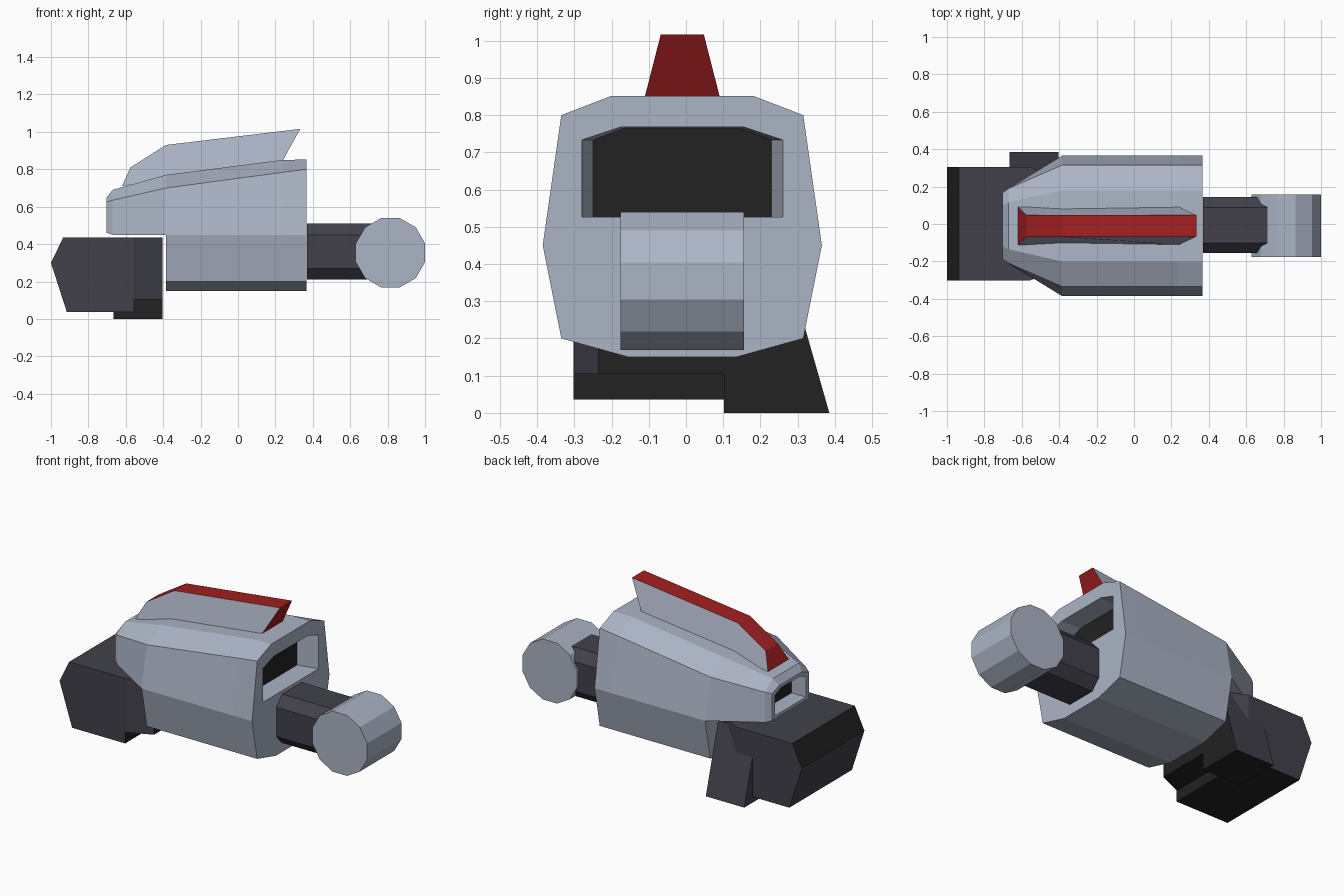
import bpy, bmesh
from mathutils import Vector

if "Cube" in bpy.data.objects:
    bpy.data.objects.remove(bpy.data.objects["Cube"])

YC = -0.01  # centre line of the hull


def material(name, col):
    m = bpy.data.materials.new(name)
    m.diffuse_color = (*col, 1)
    m.use_nodes = True
    m.node_tree.nodes["Principled BSDF"].inputs["Base Color"].default_value = m.diffuse_color
    return m


GREY = material("blue_grey", (0.41, 0.456, 0.56))
DARK = material("dark_slate", (0.054, 0.053, 0.07))
BLACK = material("black", (0.016, 0.016, 0.016))
RED = material("red", (0.37, 0.014, 0.014))


def loft(name, rings, mats, rule=None):
    """Closed solid through rings of points; rule(normal) picks the second colour."""
    bm = bmesh.new()
    vs = [[bm.verts.new(p) for p in r] for r in rings]
    n = len(vs[0])
    for a, b in zip(vs, vs[1:]):
        for i in range(n):
            j = (i + 1) % n
            bm.faces.new((a[i], a[j], b[j], b[i]))
    bm.faces.new(vs[0])
    bm.faces.new(vs[-1])
    bmesh.ops.recalc_face_normals(bm, faces=bm.faces)
    bm.normal_update()
    if rule:
        for f in bm.faces:
            f.material_index = int(rule(f.normal))
    me = bpy.data.meshes.new(name)
    bm.to_mesh(me)
    bm.free()
    for m in mats:
        me.materials.append(m)
    ob = bpy.data.objects.new(name, me)
    bpy.context.collection.objects.link(ob)
    return ob


def section(x, half, yc=YC):
    """Mirrored cross-section at x from half-profile (y, z), bottom to top."""
    return ([(x, yc + y, z) for y, z in half] +
            [(x, yc - y, z) for y, z in reversed(half)])


def extrude_y(profile, y0, y1):
    return [[(x, y, z) for x, z in profile] for y in (y0, y1)]


def cut(ob, cutter):
    cutter.hide_render = True
    mod = ob.modifiers.new("opening", 'BOOLEAN')
    mod.operation = 'DIFFERENCE'
    mod.solver = 'EXACT'
    mod.object = cutter
    bpy.context.view_layer.objects.active = ob
    bpy.ops.object.modifier_apply(modifier=mod.name)
    bpy.data.objects.remove(cutter)


# Main hull
def hull_half(side, top):
    return [(0.145, 0.15), (0.325, 0.20), (0.375, 0.45), (0.325, side), (0.19, top)]


hull = loft("hull", [section(-0.385, hull_half(0.70, 0.77)),
                     section(0.24, hull_half(0.784, 0.85)),
                     section(0.365, hull_half(0.80, 0.852))], [GREY])

# Tapered nose
nose = loft("nose", [
    section(-0.385, [(0.375, 0.45), (0.325, 0.70), (0.19, 0.77)]),
    section(-0.67, [(0.20, 0.45), (0.20, 0.635), (0.125, 0.69)]),
    section(-0.702, [(0.178, 0.46), (0.178, 0.625), (0.11, 0.65)])], [GREY])

# Recessed openings at both ends, each with a black back plate
rear = [(0.27, 0.526), (0.27, 0.733), (0.165, 0.768)]
rear_in = [(0.24, 0.526), (0.24, 0.733), (0.155, 0.766)]
cut(hull, loft("rear_cutter", [section(0.235, rear_in), section(0.365, rear),
                               section(0.45, rear)], [GREY]))
loft("rear_opening_plate", [section(0.234, rear_in), section(0.239, rear_in)], [BLACK])

front = [(0.15, 0.48), (0.15, 0.605), (0.09, 0.63)]
cut(nose, loft("nose_cutter", [section(-0.60, front), section(-0.75, front)], [GREY]))
loft("nose_opening_plate", [section(-0.599, front), section(-0.604, front)], [BLACK])

# Roof fin: grey sides, red edge
fin_base = [(-0.62, 0.71), (0.24, 0.848)]
fin_top = [(-0.575, 0.81), (-0.385, 0.93), (0.333, 1.016)]


def fin_side(s):
    b, t = YC + s * 0.101, YC + s * 0.058
    return ([(fin_base[0][0], b, fin_base[0][1])] + [(x, t, z) for x, z in fin_top] +
            [(fin_base[1][0], b, fin_base[1][1])])


loft("roof_fin", [fin_side(-1), fin_side(1)], [GREY, RED], lambda n: abs(n.y) < 0.75)

# Connecting arm: chamfered square bar
arm = [(0.095, 0.21), (0.15, 0.27), (0.15, 0.45), (0.095, 0.51)]
loft("rear_arm", [section(0.37, arm, -0.006), section(0.80, arm, -0.006)], [DARK])

# Twelve-sided joint drum
bm = bmesh.new()
bmesh.ops.create_cone(bm, cap_ends=True, segments=12, radius1=0.192, radius2=0.192, depth=0.333)
me = bpy.data.meshes.new("joint_drum")
for v in bm.verts:
    v.co = Vector((v.co.x, v.co.z, v.co.y))
# turn so that a flat side faces up
import math
from mathutils import Matrix
bm.transform(Matrix.Translation((0.815, -0.01, 0.354)) @ Matrix.Rotation(math.radians(15), 4, 'Y'))
bmesh.ops.recalc_face_normals(bm, faces=bm.faces)
bm.to_mesh(me)
bm.free()
me.materials.append(GREY)
bpy.context.collection.objects.link(bpy.data.objects.new("joint_drum", me))

# Toe block with pointed front
loft("toe_block", extrude_y([(-1, 0.30), (-0.935, 0.435), (-0.555, 0.435),
                             (-0.555, 0.036), (-0.915, 0.036)], -0.302, 0.305),
     [DARK, BLACK],
     lambda n: n.x > 0.5 or n.z < -0.9 or (n.x < -0.5 and n.z > 0.2))

# Narrowing heel behind the toe block
loft("toe_heel", [section(-0.555, [(0.303, 0.104), (0.303, 0.435)], 0.0015),
                  section(-0.405, [(0.236, 0.104), (0.236, 0.435)], 0.0015)],
     [DARK, BLACK], lambda n: n.x > 0.7 or n.z < -0.5)

# Side foot with a sloping outer face
foot = [(0.102, 0), (0.385, 0), (0.265, 0.42), (0.102, 0.42)]
loft("side_foot", [[(x, y, z) for y, z in foot] for x in (-0.665, -0.404)],
     [DARK, BLACK], lambda n: n.y < 0.5 and n.x > -0.5)
